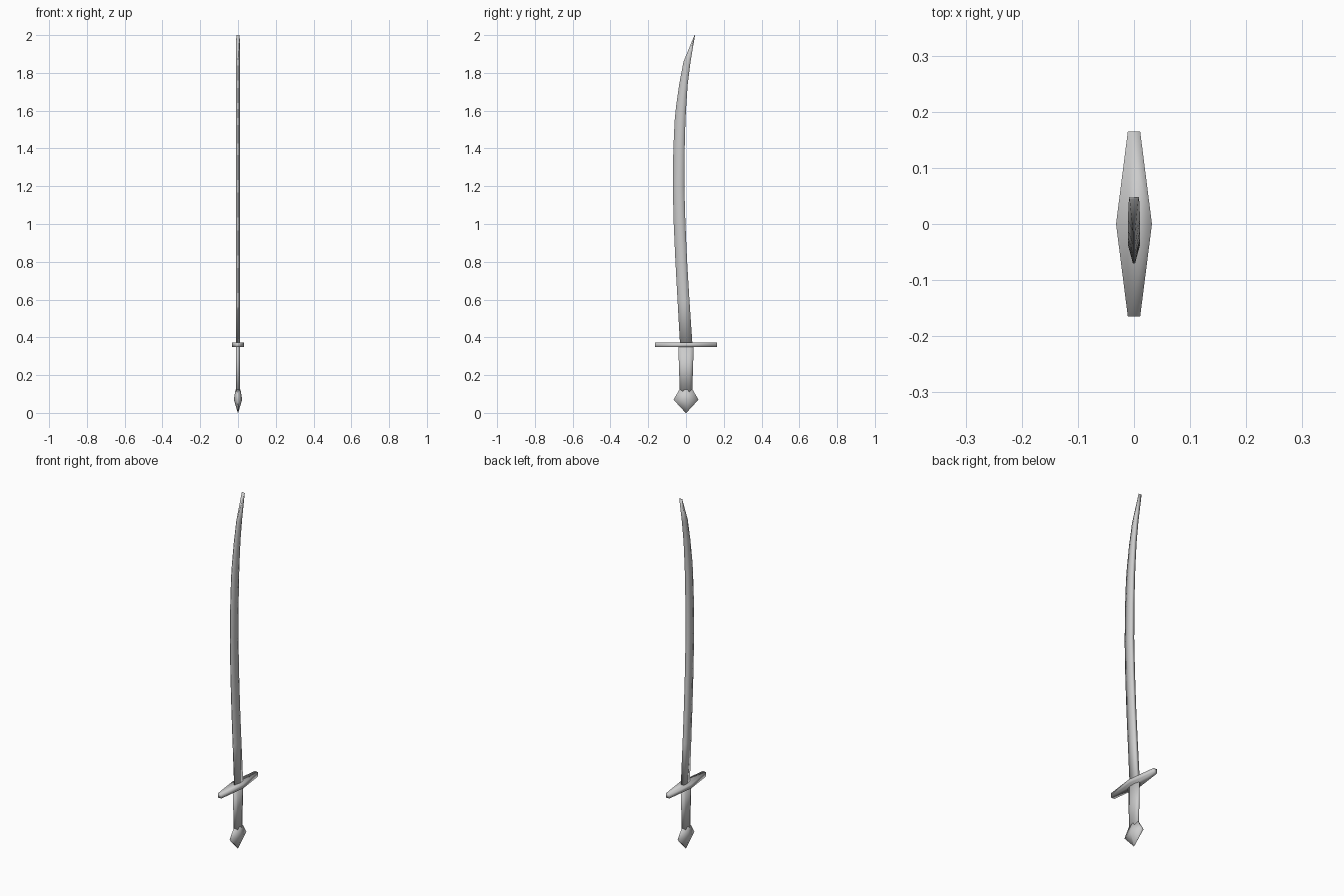
import bpy, bmesh

if "Cube" in bpy.data.objects:
    bpy.data.objects.remove(bpy.data.objects["Cube"])


def loft(name, rings):
    """Skin a list of equal-length closed rings and cap both ends."""
    bm = bmesh.new()
    loops = [[bm.verts.new(p) for p in ring] for ring in rings]
    n = len(loops[0])
    for a, b in zip(loops, loops[1:]):
        for i in range(n):
            j = (i + 1) % n
            bm.faces.new((a[i], a[j], b[j], b[i]))
    bm.faces.new(loops[0][::-1])
    bm.faces.new(loops[-1])
    bmesh.ops.remove_doubles(bm, verts=bm.verts, dist=0.0002)
    bmesh.ops.recalc_face_normals(bm, faces=bm.faces)
    for f in bm.faces:
        f.smooth = True
    mesh = bpy.data.meshes.new(name)
    bm.to_mesh(mesh)
    bm.free()
    obj = bpy.data.objects.new(name, mesh)
    bpy.context.collection.objects.link(obj)
    return obj


def mirrored(half):
    """Close a +x outline by mirroring it across x = 0."""
    return half + [(-x, y, z) for x, y, z in reversed(half)]


# Curved blade: z, cutting edge y, spine y
stations = [
    (0.35, -0.031, 0.035), (0.60, -0.045, 0.018), (0.80, -0.056, 0.006),
    (1.00, -0.065, -0.003), (1.20, -0.070, -0.009), (1.40, -0.067, -0.007),
    (1.55, -0.060, -0.003), (1.62, -0.053, 0.001), (1.74, -0.036, 0.009),
    (1.86, -0.013, 0.024), (2.00, 0.045, 0.048),
]
loft("blade", [mirrored([
    (0.002 if z < 1.95 else 0.008, e, z),
    (0.011 if z < 1.95 else 0.009, e + 0.55 * (s - e), z),
    (0.009, s, z)]) for z, e, s in stations])

# Grip with a flattened octagonal section
loft("grip", [mirrored([(0.004, -w, z), (0.011, -w * 0.5, z),
                        (0.011, w * 0.5, z), (0.004, w, z)])
              for z, w in ((0.11, 0.033), (0.36, 0.041))])

# Crossguard: flat plate tapering towards both ends
loft("crossguard", [mirrored([(0.011, -0.165, z), (0.032, 0, z),
                              (0.011, 0.165, z)]) for z in (0.348, 0.372)])

# Faceted pommel ending in a point
loft("pommel", [mirrored([(0.3 * w, -d, z), (w, 0, z), (0.3 * w, d, z)])
                for z, w, d in ((0.0, 0.001, 0.002), (0.07, 0.022, 0.066),
                                (0.125, 0.013, 0.034))])
